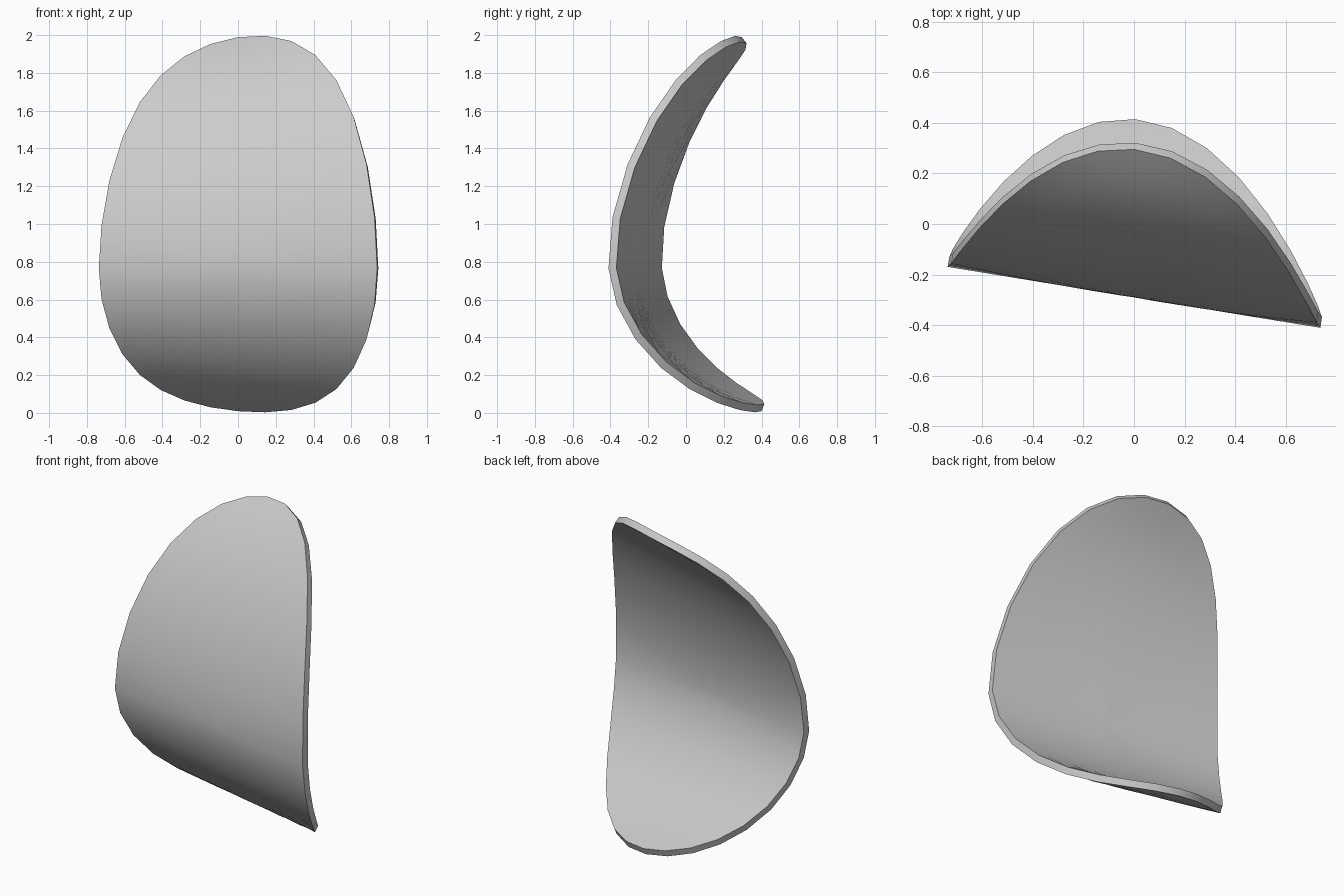
import bpy
import bmesh
import math
from mathutils import Vector

SIDES, RINGS = 32, 10
HALF_WIDTH = 0.737
THICKNESS = 0.042
AXIS_Y, MID_Z = 1.05, 0.764   # axis of the tapered bend
FRONT_Y = -0.29
TAPER = 0.122

cube = bpy.data.objects.get("Cube")
if cube:
    bpy.data.objects.remove(cube, do_unlink=True)


def make_material(name, color):
    mat = bpy.data.materials.new(name)
    mat.use_nodes = True
    mat.diffuse_color = color
    mat.node_tree.nodes["Principled BSDF"].inputs["Base Color"].default_value = color
    return mat


def bend(co):
    """Turn a point of the unit disc into a point of the bent shell."""
    w = abs(co.z)
    if co.z > 0:
        # long shallow upper half
        depth = w * (-0.06 + 0.79 * w - 0.145 * w * w)
        rise = w * (1.18 + 0.6 * w - 0.555 * w * w)
    else:
        # short, strongly curled lower half
        depth = w * (0.06 + 0.72 * w - 0.09 * w * w)
        rise = -w * (0.9 + 0.1 * w - 0.245 * w * w)
    x = co.x * HALF_WIDTH
    scale = 1 + TAPER * x
    y = AXIS_Y + (FRONT_Y + depth - AXIS_Y) * scale
    return Vector((x, y, MID_Z + rise * scale))


# Disc of concentric rings, made by spinning one spoke
bm = bmesh.new()
spoke = [bm.verts.new((0, 0, i / RINGS)) for i in range(RINGS + 1)]
edges = [bm.edges.new(pair) for pair in zip(spoke, spoke[1:])]
bmesh.ops.spin(bm, geom=spoke + edges, cent=(0, 0, 0), axis=(0, 1, 0),
               angle=math.tau, steps=SIDES)
bmesh.ops.remove_doubles(bm, verts=bm.verts[:], dist=0.001)
bmesh.ops.dissolve_degenerate(bm, edges=bm.edges[:], dist=0.0001)

# Bend it and face the outer side forwards
for v in bm.verts:
    v.co = bend(v.co)
bmesh.ops.recalc_face_normals(bm, faces=bm.faces[:])
if sum(f.normal.y for f in bm.faces) > 0:
    bmesh.ops.reverse_faces(bm, faces=bm.faces[:])

mesh = bpy.data.meshes.new("curved_shell")
bm.to_mesh(mesh)
bm.free()
shell = bpy.data.objects.new("curved_shell", mesh)
bpy.context.collection.objects.link(shell)
mesh.materials.append(make_material("light_grey", (0.6, 0.6, 0.6, 1)))

# Wall thickness towards the hollow side, with a crisp rim
solid = shell.modifiers.new("wall", 'SOLIDIFY')
solid.thickness = THICKNESS
solid.offset = -1
solid.use_even_offset = True
bpy.ops.object.select_all(action='DESELECT')
bpy.context.view_layer.objects.active = shell
shell.select_set(True)
bpy.ops.object.modifier_apply(modifier=solid.name)
bpy.ops.object.shade_smooth_by_angle(angle=math.radians(35))
